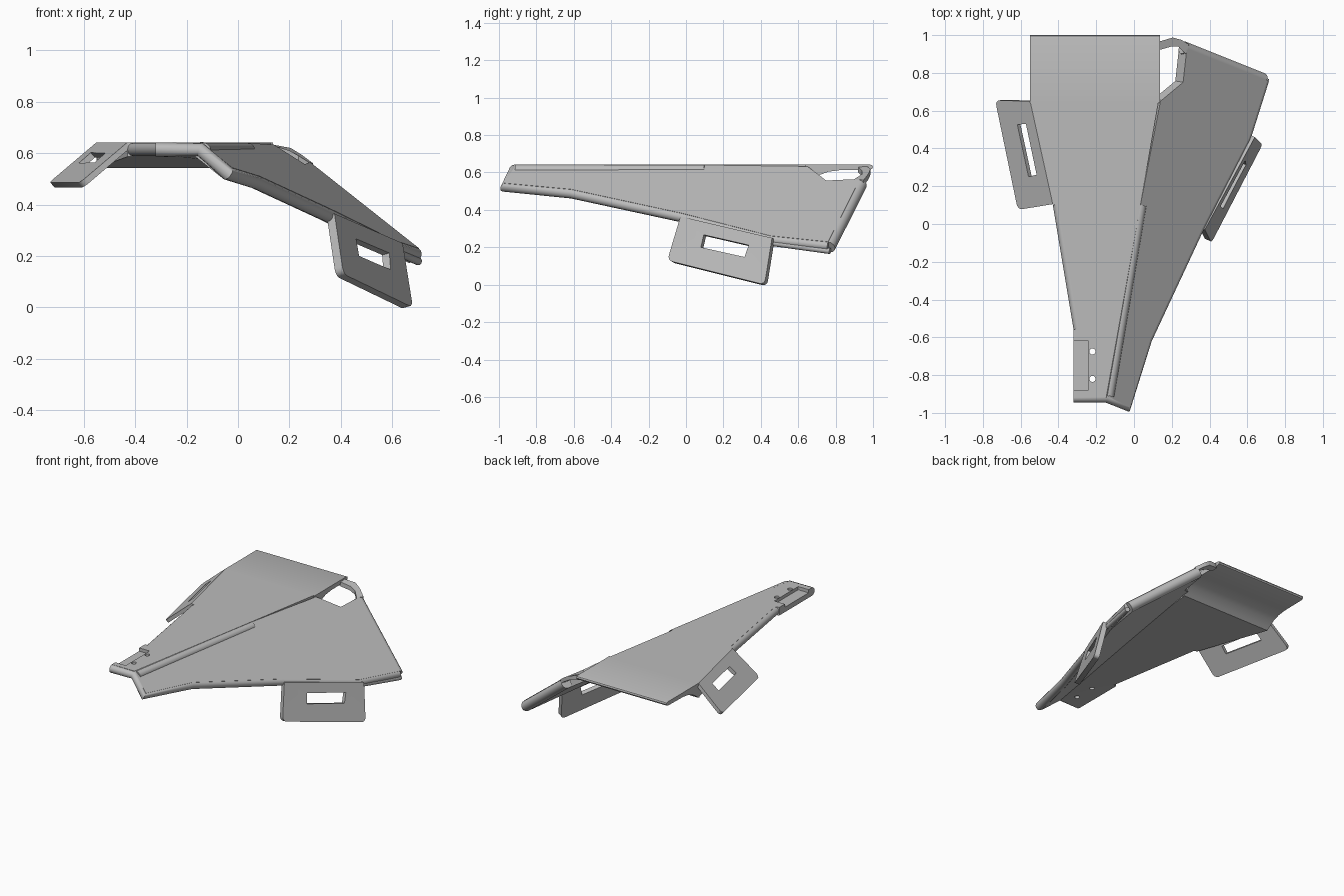
import bpy, bmesh, math
from mathutils import Vector

if "Cube" in bpy.data.objects:
    bpy.data.objects.remove(bpy.data.objects["Cube"])

grey = bpy.data.materials.new("plain_grey")
grey.use_nodes = True
GREY = (0.5, 0.5, 0.5, 1)
grey.diffuse_color = GREY
grey.node_tree.nodes["Principled BSDF"].inputs["Base Color"].default_value = GREY

Z = 0.642
R = 0.028
DOWN = Vector((0, 0, -1))
SLOPE_N = Vector((0.739, -0.129, 1)).normalized()


def on_slope(x, y, depth=0):
    """Point on, or below, the tilted panel, which falls away from the fold line."""
    top = Vector((x, y, 0.64 - 0.739 * (x - 0.13) + 0.129 * (y - 0.65)))
    return top - SLOPE_N * depth


def shade(obj):
    bpy.ops.object.select_all(action='DESELECT')
    obj.select_set(True)
    bpy.context.view_layer.objects.active = obj
    bpy.ops.object.shade_smooth_by_angle(angle=math.radians(35))


def finish(name, mesh):
    obj = bpy.data.objects.new(name, mesh)
    bpy.context.collection.objects.link(obj)
    mesh.materials.append(grey)
    shade(obj)
    return obj


def plate(name, top, direction, thick, corners=(), corner_r=0.03):
    """Extrude an outline, with one thickness or one per point, and round listed corners."""
    n = len(top)
    if not isinstance(thick, list):
        thick = [thick] * n
    bm = bmesh.new()
    a = [bm.verts.new(p) for p in top]
    b = [bm.verts.new(Vector(p) + Vector(direction) * t) for p, t in zip(top, thick)]
    bm.faces.new(a)
    bm.faces.new(b[::-1])
    for i in range(n):
        j = (i + 1) % n
        bm.faces.new((a[j], a[i], b[i], b[j]))
    if corners:
        posts = [bm.edges.get((a[i], b[i])) for i in corners]
        bmesh.ops.bevel(bm, geom=posts, offset=corner_r, segments=4,
                        profile=0.5, affect='EDGES')
    bmesh.ops.recalc_face_normals(bm, faces=bm.faces)
    mesh = bpy.data.meshes.new(name)
    bm.to_mesh(mesh)
    bm.free()
    return finish(name, mesh)


def tube(name, pts, radius=R - 0.001):
    """Round bar along a path, used for the rounded rims."""
    curve = bpy.data.curves.new(name, 'CURVE')
    curve.dimensions = '3D'
    curve.bevel_depth = radius
    curve.bevel_resolution = 4
    curve.use_fill_caps = True
    line = curve.splines.new('POLY')
    line.points.add(len(pts) - 1)
    for p, co in zip(line.points, pts):
        p.co = (*co, 1)
    temp = bpy.data.objects.new(name + "_path", curve)
    bpy.context.collection.objects.link(temp)
    bpy.context.view_layer.update()
    mesh = bpy.data.meshes.new_from_object(
        temp.evaluated_get(bpy.context.evaluated_depsgraph_get()))
    bpy.data.objects.remove(temp)
    mesh.materials.clear()
    return finish(name, mesh)


def cut(obj, cutter):
    mod = obj.modifiers.new("cut", 'BOOLEAN')
    mod.solver = 'EXACT'
    mod.object = cutter
    bpy.context.view_layer.objects.active = obj
    bpy.ops.object.modifier_apply(modifier=mod.name)
    bpy.data.objects.remove(cutter)
    shade(obj)


# Level panel, thicker towards the rear
level = plate("level_panel",
              [(x, y, Z) for x, y in ((-0.32, -0.918), (-0.147, -0.918), (0.034, 0.1),
                                      (0.13, 0.65), (-0.55, 0.65), (-0.43, 0.105),
                                      (-0.405, 0.1), (-0.293, -0.55), (-0.32, -0.56))],
              DOWN, [0.056] * 3 + [0.1] * 2 + [0.056] * 4)
tube("level_rim", [(-0.293, -0.555, Z - R), (-0.403, 0.105, Z - R)])

# Side pocket and two pin holes at the nose
cut(level, plate("pocket_cutter",
                 [(x, y, 0.7) for x, y in ((-0.4, -0.88), (-0.24, -0.88),
                                           (-0.24, -0.62), (-0.4, -0.62))],
                 DOWN, 0.08))
for y in (-0.82, -0.675):
    ring = [(-0.22 + 0.016 * math.cos(i * math.tau / 16),
             y + 0.016 * math.sin(i * math.tau / 16), 0.7) for i in range(16)]
    cut(level, plate("pin_cutter", ring, DOWN, 0.3))

# Thin rear flap whose underside sweeps down to the level panel
flap_profile = ((0.64, Z), (0.985, Z), (0.996, 0.638), (1, 0.629), (0.996, 0.62),
                (0.985, 0.615), (0.82, 0.612), (0.76, 0.604), (0.71, 0.585),
                (0.67, 0.558), (0.65, 0.542), (0.64, 0.542))
plate("rear_flap", [(-0.55, y, z) for y, z in flap_profile], (1, 0, 0), 0.687)

# Tilted panel, thicker towards the rear and notched at its inner rear corner
outer = ((-0.147, -0.918), (-0.022, -0.972), (0.085, -0.614), (0.36, -0.025), (0.608, 0.453),
         (0.705, 0.76), (0.28, 0.93))
notch = ((0.26, 0.75), (0.14, 0.65), (0.034, 0.1))
plate("tilted_panel", [on_slope(*p) for p in outer + notch], -SLOPE_N,
      [2 * R] * 5 + [0.07] * 4 + [2 * R])

# Rounded rims along the nose, the low edge and the thicker rear edge
tube("low_rim", [(-0.32, -0.918, Z - R), (-0.147, -0.918, Z - R)]
     + [on_slope(*p, R) for p in outer[1:6]])
tube("rear_rim", [on_slope(*p, 0.036) for p in outer[5:]], 0.035)

# Flat loop that closes the notch
plate("notch_loop",
      [(0.13, 0.92, 0.632), (0.2, 0.94, 0.61), (0.235, 0.94, 0.59), (0.275, 0.9, 0.565),
       (0.292, 0.95, 0.56), (0.25, 0.975, 0.592), (0.205, 0.987, 0.62), (0.13, 0.965, 0.634)],
      DOWN, 0.03)

# Rounded ridge along the front half of the fold
tube("fold_ridge", [(-0.135, -0.91, Z - 0.031), (0.037, 0.1, Z - 0.031)], 0.03)

# Rail under the low rear edge
tube("edge_rail", [(0.605, 0.465, 0.222), (0.7, 0.77, 0.18)], 0.016)


def slotted_flap(name, outline, slot, thick):
    pts = [Vector(p) for p in outline]
    n = (pts[1] - pts[0]).cross(pts[3] - pts[0]).normalized()
    flap = plate(name, pts, -n, thick, corners=(0, 1))
    cut(flap, plate(name + "_cutter", [Vector(p) + n * 0.08 for p in slot], -n, 0.2))


# Slotted side flaps
slotted_flap("low_side_flap",
             [(0.41, -0.1, 0.13), (0.68, 0.42, 0), (0.64, 0.46, 0.25), (0.375, -0.03, 0.365)],
             [(0.47, 0.08, 0.2), (0.6, 0.31, 0.15), (0.6, 0.33, 0.215), (0.47, 0.09, 0.27)], 0.034)
slotted_flap("high_side_flap",
             [(-0.735, 0.655, 0.485), (-0.615, 0.075, 0.485), (-0.43, 0.105, Z), (-0.55, 0.65, Z)],
             [(-0.62, 0.525, 0.565), (-0.56, 0.25, 0.565), (-0.52, 0.26, 0.605),
              (-0.575, 0.53, 0.605)], 0.024)
